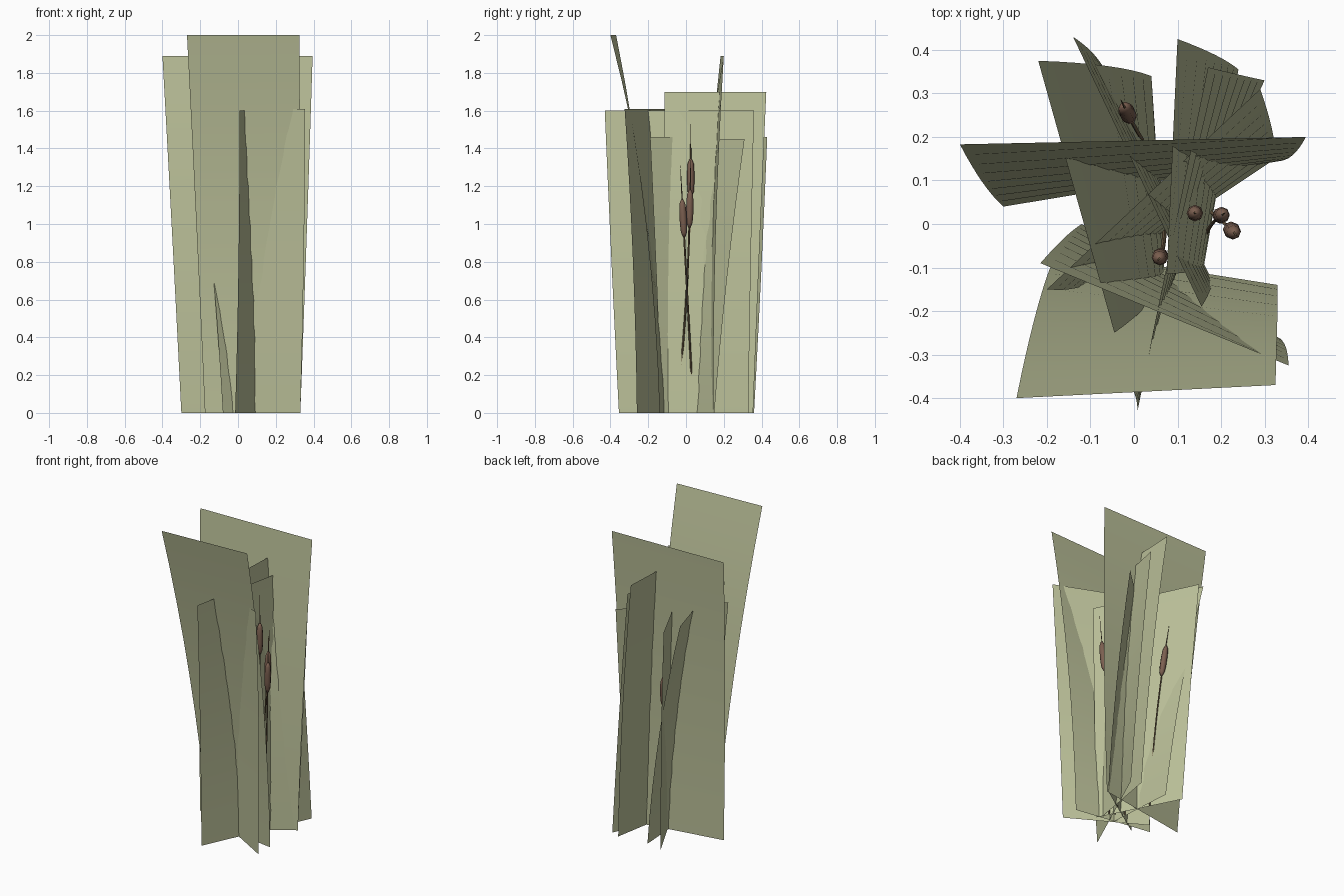
import bpy, bmesh
from mathutils import Vector

if "Cube" in bpy.data.objects:
    bpy.data.objects.remove(bpy.data.objects["Cube"])


def material(name, rgb):
    m = bpy.data.materials.new(name)
    m.diffuse_color = (*rgb, 1)
    m.use_nodes = True
    m.node_tree.nodes["Principled BSDF"].inputs["Base Color"].default_value = m.diffuse_color
    return m


GREEN = material("leaf_green", (0.50, 0.53, 0.32))
BROWN = material("head_brown", (0.20, 0.115, 0.08))
STEM = material("stem_brown", (0.16, 0.11, 0.06))


def add_object(name, bm, mat):
    me = bpy.data.meshes.new(name)
    bm.to_mesh(me)
    bm.free()
    me.materials.append(mat)
    ob = bpy.data.objects.new(name, me)
    bpy.context.collection.objects.link(ob)
    for p in me.polygons:
        p.use_smooth = True
    return ob


def leaf_card(name, base_a, base_b, top_a, top_b, height, rows=8, bow=0.6):
    """Thin sheet, straight across, bending outward towards the top."""
    a0, b0, a1, b1 = [Vector((*p, 0)) for p in (base_a, base_b, top_a, top_b)]
    across = ((b0 - a0) + (b1 - a1)).normalized()
    normal = Vector((-across.y, across.x, 0))
    lean = ((a1 + b1 - a0 - b0) * 0.5).dot(normal)
    bm = bmesh.new()
    prev = None
    for i in range(rows + 1):
        t = i / rows
        off = normal * lean * bow * (t * t - t) + Vector((0, 0, height * t))
        row = [bm.verts.new(a0.lerp(a1, t) + off), bm.verts.new(b0.lerp(b1, t) + off)]
        if prev:
            bm.faces.new((prev[0], prev[1], row[1], row[0]))
        prev = row
    return add_object(name, bm, GREEN)


def ring_tube(name, rings, sides, mat):
    """Skin a list of (centre, radius) rings into a closed tube."""
    from math import cos, sin, tau
    bm = bmesh.new()
    loops = [[bm.verts.new(Vector(c) + Vector((r * cos(tau * k / sides), r * sin(tau * k / sides), 0)))
              for k in range(sides)] for c, r in rings]
    for lo, hi in zip(loops, loops[1:]):
        for k in range(sides):
            n = (k + 1) % sides
            bm.faces.new((lo[k], lo[n], hi[n], hi[k]))
    bm.faces.new(loops[0][::-1])
    bm.faces.new(loops[-1])
    return add_object(name, bm, mat)


def cattail(i, base, head, tip):
    base, head, tip = Vector(base), Vector(head), Vector(tip)
    # Thin curved stem running through the head to a pointed spike
    axis = (tip - head).normalized()
    ctrl = head - axis * (head.z * 0.5)
    rings = []
    for k in range(7):
        t = k / 6
        p = base * (1 - t) ** 2 + ctrl * 2 * t * (1 - t) + head * t * t
        rings.append((p, 0.005))
    rings.append((tip, 0.001))
    ring_tube(f"cattail_stem_{i}", rings, 4, STEM)
    # Spindle-shaped seed head
    prof = [(-0.10, 0.006), (-0.075, 0.016), (-0.03, 0.019), (0.03, 0.019), (0.075, 0.016), (0.10, 0.006)]
    ring_tube(f"cattail_head_{i}", [(head + axis * z, r) for z, r in prof], 8, BROWN)


# Large leaf sheets: base ends, top ends, height
cards = [
    ("front_leaves", (-0.175, -0.06), (0.33, -0.14), (-0.27, -0.40), (0.325, -0.37), 2.0),
    ("back_leaves", (-0.30, 0.04), (0.33, 0.145), (-0.40, 0.183), (0.395, 0.20), 1.89),
    ("right_leaves", (0.24, 0.355), (0.16, -0.10), (0.10, 0.425), (0.075, -0.115), 1.70),
    ("long_cross_leaves", (-0.015, -0.355), (0.30, 0.33), (0.008, -0.43), (0.17, 0.36), 1.60),
    ("front_right_leaves", (-0.12, 0.0), (0.33, -0.26), (-0.215, -0.09), (0.355, -0.325), 1.61),
    ("left_leaves", (0.04, 0.34), (0.07, -0.11), (-0.22, 0.375), (-0.045, -0.25), 1.50),
    ("back_left_leaves", (-0.07, 0.36), (0.18, -0.13), (-0.14, 0.43), (0.155, -0.19), 1.46),
    ("diagonal_leaves", (-0.08, -0.12), (0.325, 0.15), (-0.20, -0.15), (0.29, 0.31), 1.45),
]
for c in cards:
    leaf_card(*c)

# Cattails: base, head centre, tip
tails = [
    ((0.16, 0.04, 0), (0.225, -0.015, 1.03), (0.24, -0.03, 1.31)),
    ((0.15, -0.05, 0), (0.20, 0.02, 1.08), (0.21, 0.025, 1.34)),
    ((0.12, -0.03, 0), (0.14, 0.025, 1.245), (0.14, 0.025, 1.53)),
    ((0.07, 0.0, 0), (0.06, -0.075, 1.10), (0.055, -0.085, 1.36)),
    ((0.03, 0.18, 0), (-0.015, 0.255, 0.97), (-0.03, 0.285, 1.20)),
]
for i, t in enumerate(tails, 1):
    cattail(i, *t)
